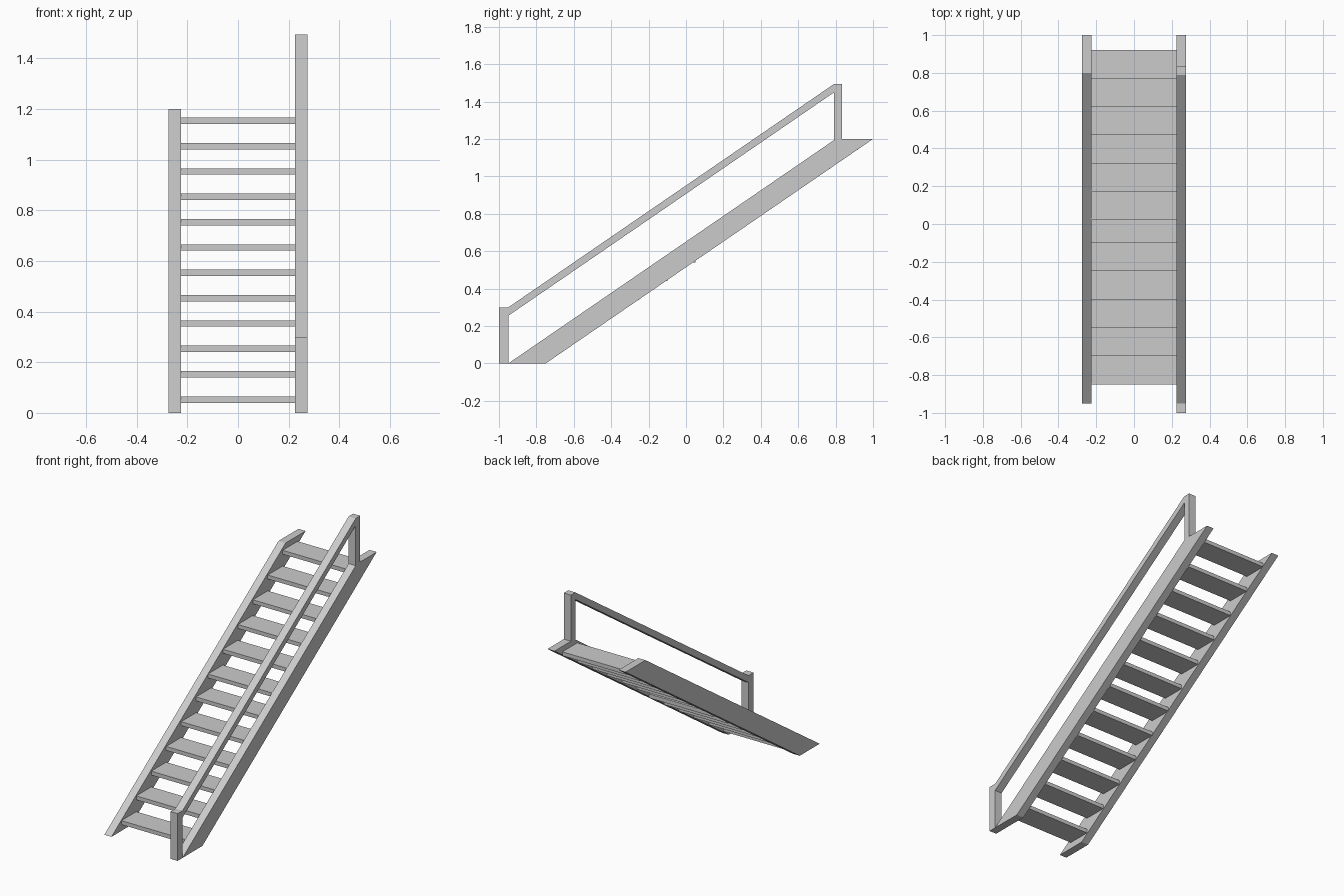
import bpy, bmesh

if "Cube" in bpy.data.objects:
    bpy.data.objects.remove(bpy.data.objects["Cube"])

IN, OUT = 0.225, 0.275      # inner and outer x of the side boards
SLOPE = 1.2 / 1.75


def extrude_profile(name, profile, x0, x1):
    """Extrude a (y, z) outline along x into a closed solid."""
    bm = bmesh.new()
    face = bm.faces.new([bm.verts.new((x0, y, z)) for y, z in profile])
    res = bmesh.ops.extrude_face_region(bm, geom=[face], use_keep_orig=True)
    moved = [g for g in res["geom"] if isinstance(g, bmesh.types.BMVert)]
    bmesh.ops.translate(bm, verts=moved, vec=(x1 - x0, 0, 0))
    bmesh.ops.recalc_face_normals(bm, faces=bm.faces)
    mesh = bpy.data.meshes.new(name)
    bm.to_mesh(mesh)
    bm.free()
    obj = bpy.data.objects.new(name, mesh)
    bpy.context.collection.objects.link(obj)
    return obj


# Sloped side boards
board = [(-0.95, 0), (-0.75, 0), (1.0, 1.2), (0.8, 1.2)]
extrude_profile("stringer_left", board, -OUT, -IN)
extrude_profile("stringer_right", board, IN, OUT)

# Treads: two flights of six with a slight overlap in the middle
for i in range(12):
    y = -0.85 + 0.15 * i - (0.03 if i >= 6 else 0)
    z = 0.04 + 0.1 * i
    extrude_profile(f"tread_{i + 1}",
                    [(y, z), (y + 0.15, z), (y + 0.15, z + 0.025), (y, z + 0.025)],
                    -IN, IN)

# Handrail with its two posts, right side only
y0, y1, y2 = -0.95, 0.79, 0.835
rise = (y1 - y0) * SLOPE
rail = [(-1, 0), (y0, 0), (y0, 0.255), (y1, 0.255 + rise), (y1, rise),
        (0.8, 1.2), (y2, 1.2), (y2, 0.3 + rise), (y1, 0.3 + rise),
        (y0, 0.3), (-1, 0.3)]
extrude_profile("handrail", rail, IN, OUT)
